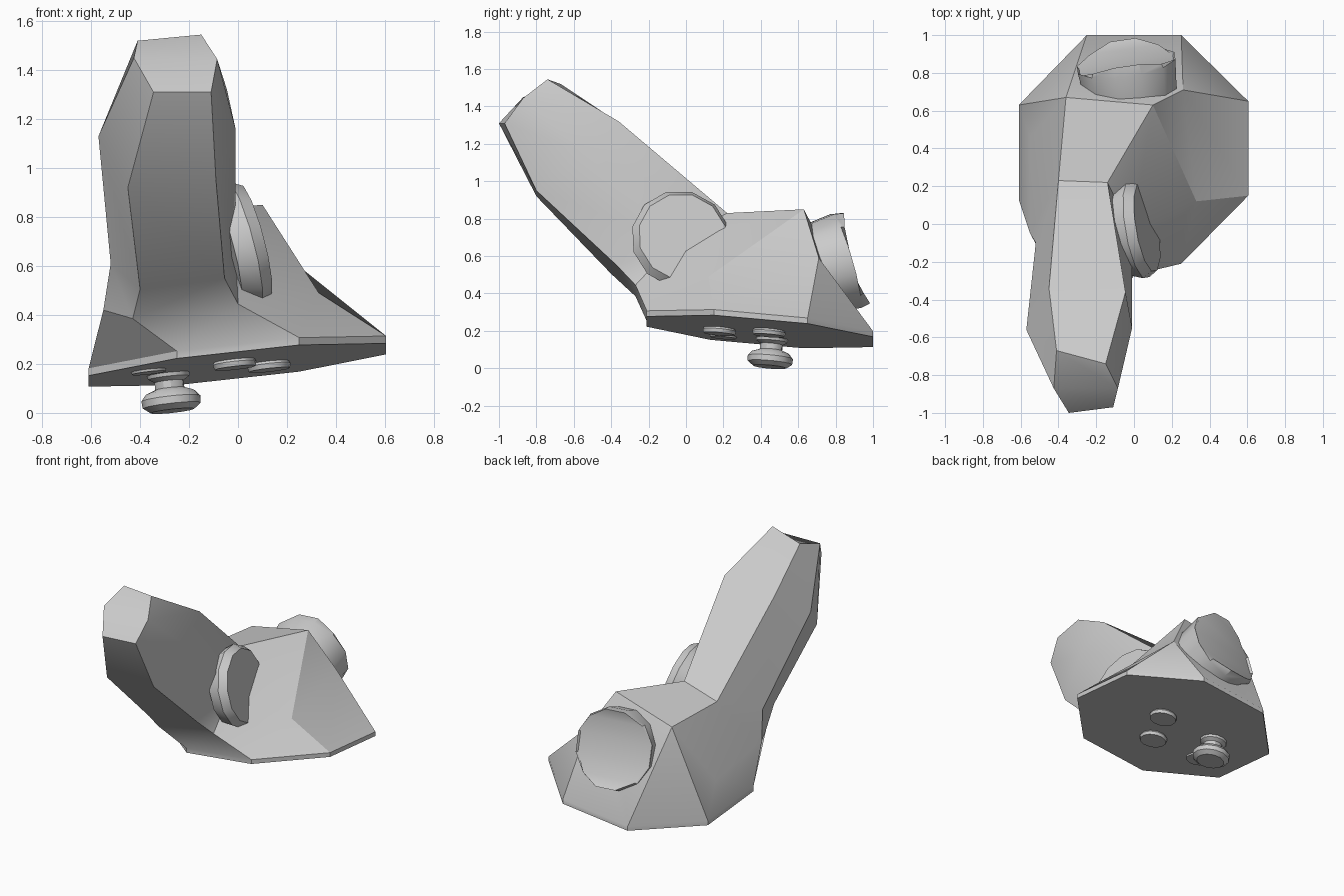
import bpy, bmesh, math
from mathutils import Vector

cube = bpy.data.objects.get("Cube")
if cube:
    bpy.data.objects.remove(cube, do_unlink=True)

grey = bpy.data.materials.new("light_grey")
grey.use_nodes = True
colour = (0.6, 0.6, 0.6, 1)
grey.diffuse_color = colour
grey.node_tree.nodes["Principled BSDF"].inputs["Base Color"].default_value = colour


def finish(name, bm, angle=30):
    bmesh.ops.recalc_face_normals(bm, faces=bm.faces)
    mesh = bpy.data.meshes.new(name)
    bm.to_mesh(mesh)
    bm.free()
    mesh.materials.append(grey)
    obj = bpy.data.objects.new(name, mesh)
    bpy.context.collection.objects.link(obj)
    bpy.ops.object.select_all(action="DESELECT")
    obj.select_set(True)
    bpy.context.view_layer.objects.active = obj
    bpy.ops.object.shade_smooth_by_angle(angle=math.radians(angle))
    return obj


def bridge(bm, ring_a, ring_b):
    n = len(ring_a)
    for i in range(n):
        j = (i + 1) % n
        bm.faces.new((ring_a[i], ring_a[j], ring_b[j], ring_b[i]))


def base_height(x, y):
    # Tilted underside plane
    return 0.195 + 0.11 * x - 0.09 * (y - 0.4)


def turned(name, profile, sides, origin, axis, scoop=0):
    # Stacked rings along an axis; the last ring can be scooped like a thumb rest
    bm = bmesh.new()
    rot = Vector(axis).to_track_quat("Z", "Y")
    rings = []
    for k, (r, h) in enumerate(profile):
        ring = []
        for i in range(sides):
            a = (i + 0.5) * math.tau / sides
            x, y, z = r * math.cos(a), r * math.sin(a), h
            if k == len(profile) - 1:
                z -= scoop * (1 - (y / r) ** 2)
            ring.append(bm.verts.new(rot @ Vector((x, y, z)) + Vector(origin)))
        rings.append(ring)
    for a, b in zip(rings, rings[1:]):
        bridge(bm, a, b)
    bm.faces.new(rings[0])
    # Cap the end in level strips
    end = rings[-1]
    half = sides // 2
    for i in range(-(sides // 4), sides // 4 - 1):
        bm.faces.new([end[k % sides] for k in (i, i + 1, half - 2 - i, half - 1 - i)])
    return finish(name, bm)


# Main body: octagonal foot, sloping hull and grip in one mesh
bm = bmesh.new()
foot = [(0.25, -0.21), (0.605, 0.15), (0.605, 0.65), (0.25, 1),
        (-0.25, 1), (-0.61, 0.63), (-0.61, 0.13), (-0.25, -0.21)]
under = [bm.verts.new((x, y, base_height(x, y))) for x, y in foot]
rim = [bm.verts.new((x, y, base_height(x, y) + 0.03)) for x, y in foot]
bm.faces.new(under)
bridge(bm, under, rim)

hull_points = {
    "peak": (0.1, 0.63, 0.85),
    "rear": (-0.36, 0.67, 0.74),
    "hip": (0.26, 0.71, 0.59),
    "shoulder": (0.33, 0.12, 0.49),
    "toe_r": (0, -0.27, 0.445),
    "toe_l": (-0.43, -0.27, 0.385),
    "side": (-0.55, -0.05, 0.42),
    "dent": (-0.55, 0.46, 0.34),
}
v = {key: bm.verts.new(co) for key, co in hull_points.items()}
for i, r in enumerate(rim):
    v["rim%d" % i] = r

# Grip rings: top left, top right, mid right, low right, low left, mid left
grip_rings = [
    [(-0.4, 0.23, 0.76), (-0.14, 0.22, 0.83), (-0.01, -0.05, 0.68),
     (-0.055, -0.37, 0.55), (-0.4, -0.4, 0.505), (-0.52, -0.1, 0.61)],
    [(-0.45, -0.34, 1.3), (-0.045, -0.36, 1.32), (-0.01, -0.55, 1.16),
     (-0.09, -0.8, 0.95), (-0.45, -0.8, 0.92), (-0.57, -0.56, 1.13)],
    [(-0.41, -0.67, 1.52), (-0.15, -0.74, 1.545), (-0.085, -0.87, 1.445),
     (-0.11, -0.97, 1.31), (-0.345, -1, 1.31), (-0.425, -0.87, 1.45)],
]
rings = [[bm.verts.new(co) for co in ring] for ring in grip_rings]
bridge(bm, rings[0], rings[1])
bridge(bm, rings[1], rings[2])
tip = rings[2]
bm.faces.new((tip[0], tip[1], tip[2], tip[5]))
bm.faces.new((tip[5], tip[2], tip[3], tip[4]))
for key, vert in zip(("top_l", "top_r", "mid_r", "low_r", "low_l", "mid_l"), rings[0]):
    v[key] = vert

for face in (
    "rim7 rim0 toe_r toe_l", "rim0 rim1 shoulder toe_r", "rim1 rim2 hip shoulder",
    "rim2 rim3 hip", "rim3 rim4 rear peak hip", "rim4 rim5 rear",
    "rim5 dent rear", "rim5 rim6 dent", "rim6 side dent",
    "rim6 rim7 toe_l side", "side mid_l top_l dent", "dent top_l rear",
    "toe_l low_l mid_l side", "toe_l toe_r low_r low_l", "toe_r mid_r low_r",
    "toe_r shoulder mid_r", "peak hip shoulder", "peak shoulder mid_r top_r",
    "peak top_r top_l rear",
):
    bm.faces.new([v[key] for key in face.split()])
finish("grip_body", bm)

# Scooped thumb pad on the back
turned("rear_thumb_pad", [(0.25, -0.25), (0.27, -0.06), (0.26, 0)], 12,
       (-0.05, 0.91, 0.59), (-0.14, 0.95, 0.28), scoop=0.08)

# Side pad beside the grip
turned("side_pad", [(0.24, -0.12), (0.27, -0.04), (0.24, 0.01)], 12,
       (0.06, -0.02, 0.7), (0.95, 0.16, 0.25))

# Underside feet and the hanging knob
down = (0.11, -0.09, -1)


def under_part(name, x, y, profile, sides=12):
    turned(name, profile, sides, (x, y, base_height(x, y)), down)


stud = [(0.08, -0.01), (0.09, 0.01), (0.085, 0.03)]
under_part("front_stud", -0.015, 0.18, stud)
under_part("middle_stud", 0.125, 0.445, stud)
under_part("flat_stud", -0.365, 0.2, [(0.075, -0.01), (0.07, 0.01)])
under_part("knob", -0.285, 0.46,
           [(0.09, -0.01), (0.085, 0.015), (0.06, 0.03), (0.06, 0.06),
            (0.1, 0.075), (0.122, 0.1), (0.12, 0.13), (0.09, 0.152)])
